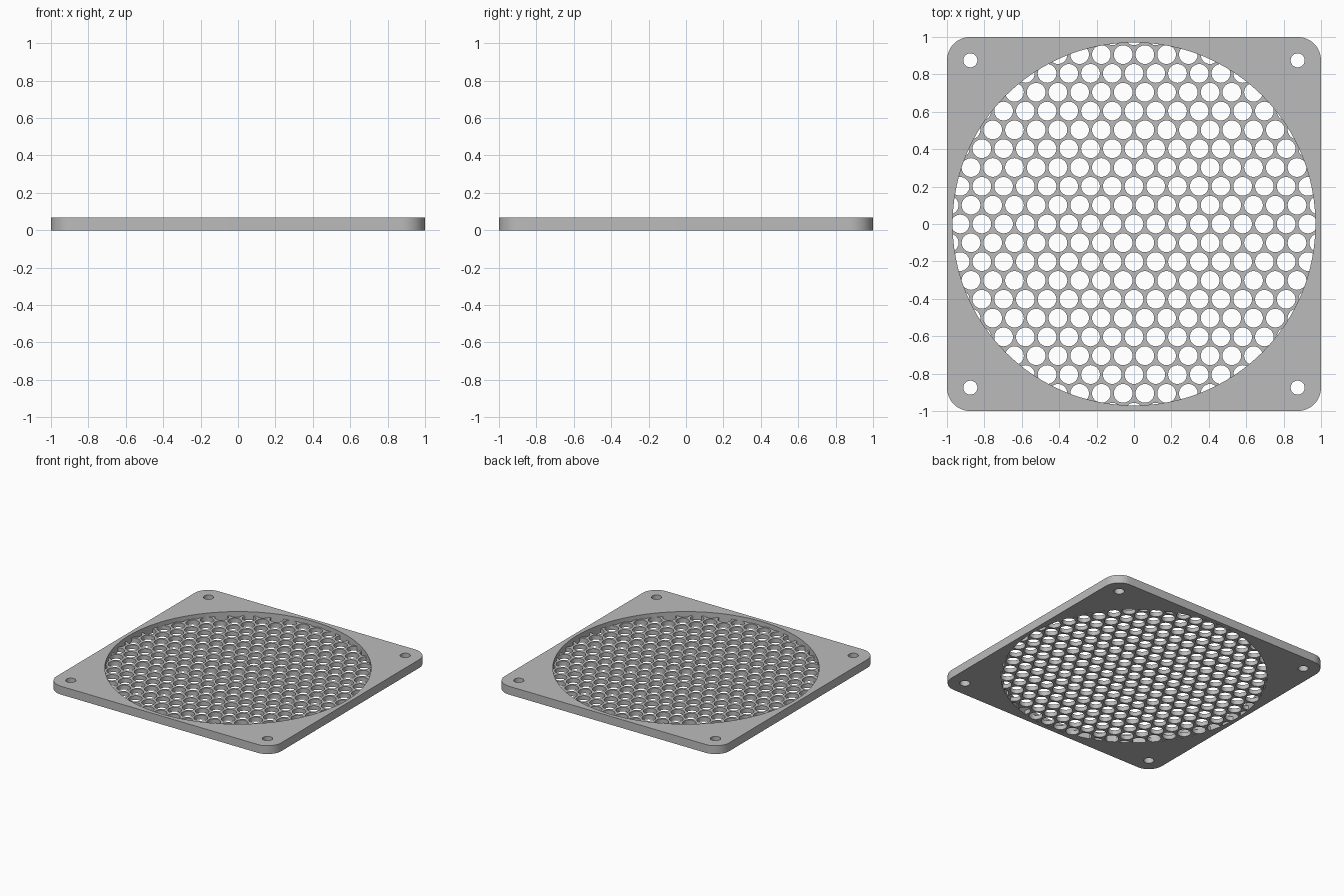
import bpy
import bmesh
from math import radians, hypot
from mathutils import Matrix

if "Cube" in bpy.data.objects:
    bpy.data.objects.remove(bpy.data.objects["Cube"], do_unlink=True)

THICK = 0.067        # frame thickness
GRILLE = 0.034       # thickness of the perforated floor
OPENING = 0.97       # radius of the round recess
PITCH = 0.1162       # spacing of the grille holes
HOLE = 0.05          # radius of the grille holes

grey = bpy.data.materials.new("grey plastic")
grey.use_nodes = True
grey.diffuse_color = (0.5, 0.5, 0.5, 1)
grey.node_tree.nodes["Principled BSDF"].inputs["Base Color"].default_value = (0.5, 0.5, 0.5, 1)


def add_cylinder(bm, x, y, z0, z1, radius, sides):
    bmesh.ops.create_cone(bm, cap_ends=True, segments=sides, radius1=radius, radius2=radius,
                          depth=z1 - z0, matrix=Matrix.Translation((x, y, (z0 + z1) / 2)))


def add_box(bm, half, z0, z1):
    size = Matrix.Diagonal((2 * half, 2 * half, z1 - z0, 1))
    return bmesh.ops.create_cube(bm, size=1, matrix=Matrix.Translation((0, 0, (z0 + z1) / 2)) @ size)


def to_object(bm, name):
    mesh = bpy.data.meshes.new(name)
    bm.to_mesh(mesh)
    bm.free()
    mesh.materials.append(grey)
    obj = bpy.data.objects.new(name, mesh)
    bpy.context.collection.objects.link(obj)
    return obj


def subtract(target, cutter):
    cutter.hide_render = True
    mod = target.modifiers.new("cut", 'BOOLEAN')
    mod.operation = 'DIFFERENCE'
    mod.solver = 'MANIFOLD'
    mod.object = cutter
    bpy.context.view_layer.objects.active = target
    bpy.ops.object.modifier_apply(modifier=mod.name)
    bpy.data.objects.remove(cutter, do_unlink=True)


# Square frame with rounded corners
bm = bmesh.new()
add_box(bm, 1, 0, THICK)
corners = [e for e in bm.edges if abs(e.verts[0].co.z - e.verts[1].co.z) > THICK / 2]
bmesh.ops.bevel(bm, geom=corners, offset=0.125, segments=12, profile=0.5, affect='EDGES')
frame = to_object(bm, "fan_grille")

# Screw holes in the corners
bm = bmesh.new()
for x in (-0.875, 0.875):
    for y in (-0.875, 0.875):
        add_cylinder(bm, x, y, -0.1, 0.2, 0.0375, 32)
subtract(frame, to_object(bm, "screw_holes"))

# Perforated floor: a slab drilled in a staggered pattern
bm = bmesh.new()
add_box(bm, 1.3, -0.2, GRILLE)
floor = to_object(bm, "perforated_floor")
bm = bmesh.new()
row_step = PITCH * 0.866
for row in range(-10, 11):
    for col in range(-10, 11):
        x, y = (col + (row % 2) / 2) * PITCH, row * row_step
        if hypot(x, y) < OPENING + HOLE:
            add_cylinder(bm, x, y, -0.3, 0.1, HOLE, 32)
subtract(floor, to_object(bm, "grille_holes"))

# Round recess whose lower part keeps only the hole shapes
bm = bmesh.new()
add_cylinder(bm, 0, 0, -0.1, 0.2, OPENING, 128)
recess = to_object(bm, "recess")
subtract(recess, floor)
subtract(frame, recess)

# Smooth curved walls, crisp edges
bpy.ops.object.select_all(action='DESELECT')
frame.select_set(True)
bpy.context.view_layer.objects.active = frame
bpy.ops.object.shade_smooth_by_angle(angle=radians(30))
